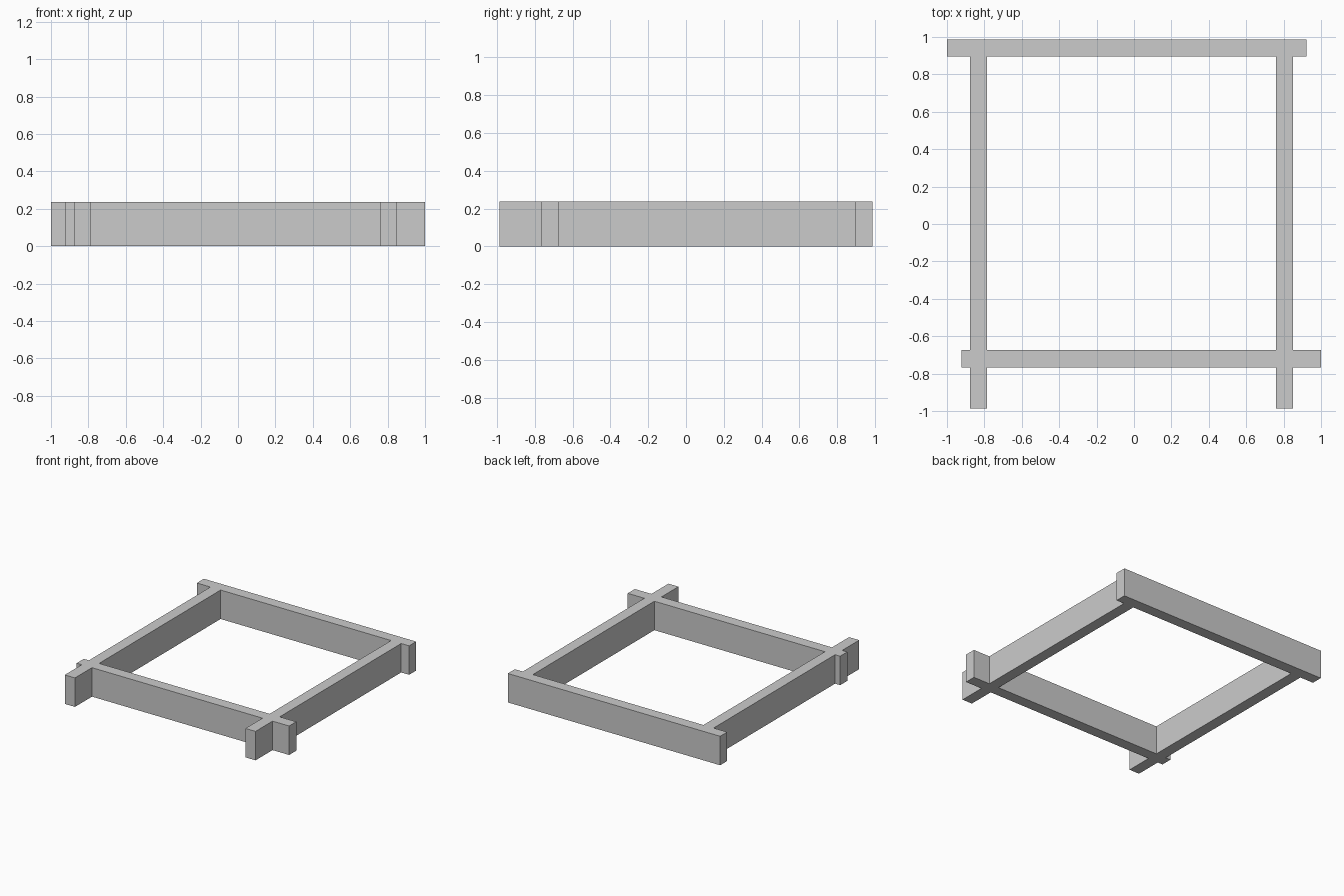
import bpy
import bmesh

if "Cube" in bpy.data.objects:
    bpy.data.objects.remove(bpy.data.objects["Cube"])

HEIGHT = 0.237

# Bar footprints: x0, x1, y0, y1
BARS = {
    "back_bar": (-1.0, 0.922, 0.896, 0.987),
    "front_bar": (-0.923, 1.0, -0.767, -0.675),
    "left_bar": (-0.877, -0.785, -0.987, 0.896),
    "right_bar": (0.759, 0.85, -0.987, 0.896),
}


def covered(x, y):
    return any(a < x < b and c < y < d for a, b, c, d in BARS.values())


# Frame footprint: one flat sheet, with cells split where the bars cross
xs = sorted({v for bar in BARS.values() for v in bar[:2]})
ys = sorted({v for bar in BARS.values() for v in bar[2:]})
bm = bmesh.new()
for x0, x1 in zip(xs, xs[1:]):
    for y0, y1 in zip(ys, ys[1:]):
        if covered((x0 + x1) / 2, (y0 + y1) / 2):
            corners = ((x0, y0), (x1, y0), (x1, y1), (x0, y1))
            bm.faces.new([bm.verts.new((x, y, 0)) for x, y in corners])
bmesh.ops.remove_doubles(bm, verts=bm.verts, dist=1e-5)

# Raise the footprint into a closed solid with no inner walls
result = bmesh.ops.extrude_face_region(bm, geom=bm.faces[:], use_keep_orig=True)
top = [g for g in result["geom"] if isinstance(g, bmesh.types.BMVert)]
bmesh.ops.translate(bm, verts=top, vec=(0, 0, HEIGHT))
bmesh.ops.recalc_face_normals(bm, faces=bm.faces)

mesh = bpy.data.meshes.new("crossed_bar_frame")
bm.to_mesh(mesh)
bm.free()
frame = bpy.data.objects.new("crossed_bar_frame", mesh)
bpy.context.collection.objects.link(frame)
